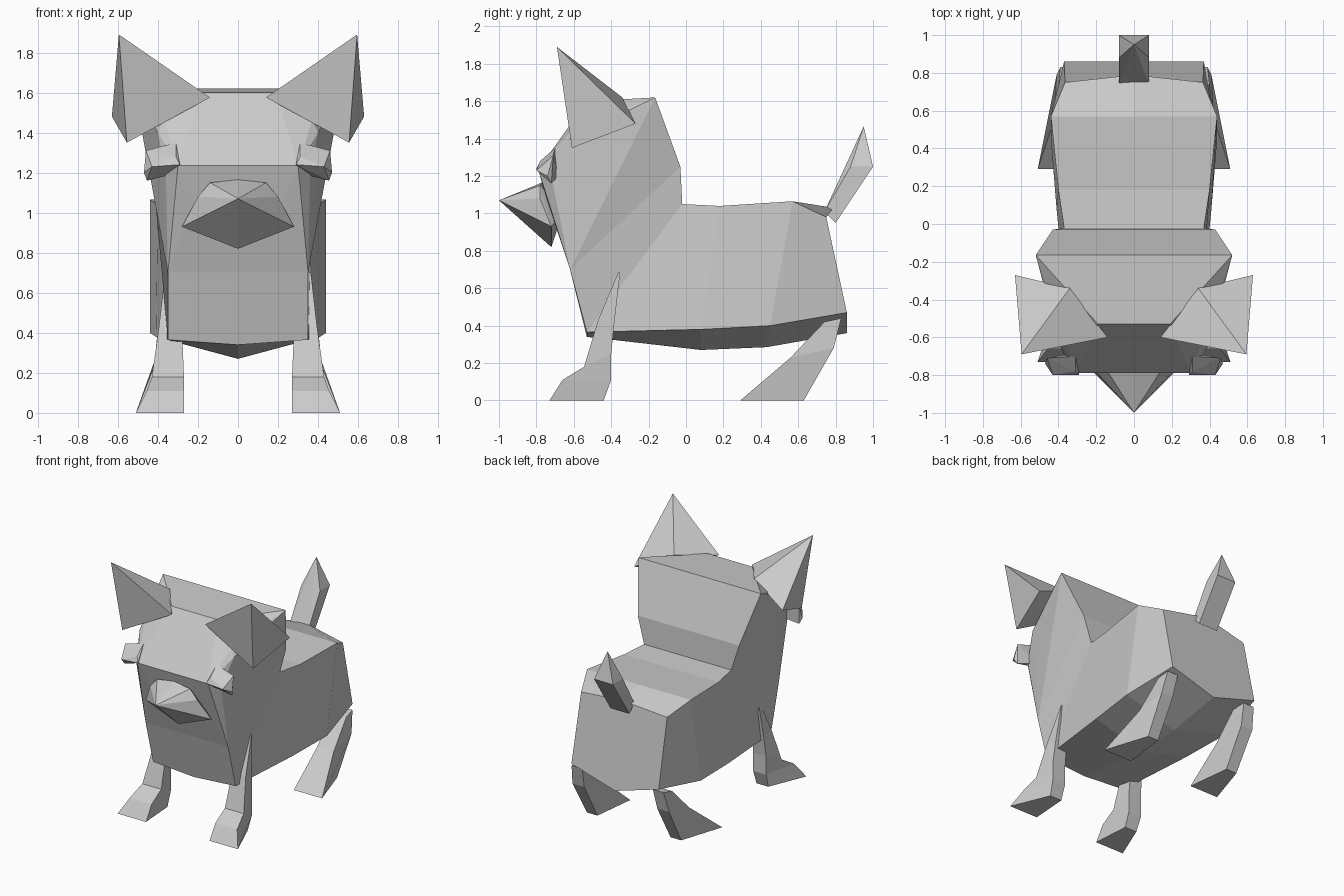
import bpy
import bmesh

if "Cube" in bpy.data.objects:
    bpy.data.objects.remove(bpy.data.objects["Cube"], do_unlink=True)

GREY = (0.6, 0.6, 0.6, 1.0)
grey = bpy.data.materials.new("light_grey")
grey.use_nodes = True
grey.diffuse_color = GREY
grey.node_tree.nodes["Principled BSDF"].inputs["Base Color"].default_value = GREY


def finish(name, bm, mirror=False):
    """Turn a bmesh into a flat shaded object, optionally mirrored across x."""
    bmesh.ops.recalc_face_normals(bm, faces=bm.faces)
    mesh = bpy.data.meshes.new(name)
    bm.to_mesh(mesh)
    bm.free()
    mesh.materials.append(grey)
    obj = bpy.data.objects.new(name, mesh)
    bpy.context.collection.objects.link(obj)
    if mirror:
        mod = obj.modifiers.new("mirror", "MIRROR")
        mod.use_mirror_merge = False
    return obj


def loft(name, rings, mirror=False):
    """Skin a list of equal-length rings and cap both ends."""
    bm = bmesh.new()
    loops = [[bm.verts.new(p) for p in ring] for ring in rings]
    n = len(loops[0])
    for a, b in zip(loops, loops[1:]):
        for i in range(n):
            j = (i + 1) % n
            bm.faces.new((a[i], a[j], b[j], b[i]))
    bm.faces.new(loops[0])
    bm.faces.new(loops[-1])
    return finish(name, bm, mirror)


def hull(name, points, mirror=False):
    """Faceted solid wrapped around a few corner points."""
    bm = bmesh.new()
    for p in points:
        bm.verts.new(p)
    res = bmesh.ops.convex_hull(bm, input=bm.verts)
    loose = [g for g in res["geom_interior"] if isinstance(g, bmesh.types.BMVert)]
    bmesh.ops.delete(bm, geom=loose, context="VERTS")
    return finish(name, bm, mirror)


def both(points):
    """Add the mirrored partner of every off-centre point."""
    return points + [(-x, y, z) for x, y, z in points if x > 0]


def body_ring(ridge, upper, lower, keel):
    flip = lambda p: (-p[0], p[1], p[2])
    return [(0, *ridge), upper, lower, (0, *keel), flip(lower), flip(upper)]


def leg_ring(front, back):
    """Each edge is (y, z, inner x, outer x)."""
    (fy, fz, fi, fo), (by, bz, bi, bo) = front, back
    return [(fi, fy, fz), (fo, fy, fz), (bo, by, bz), (bi, by, bz)]


# Torso, from rump to chest
loft("torso", [
    body_ring((.79, 1.03), (.365, .75, .98), (.37, .86, .47), (.86, .36)),
    body_ring((.57, 1.065), (.44, .57, 1.065), (.44, .45, .40), (.43, .285)),
    body_ring((.18, 1.04), (.40, .18, 1.04), (.41, .08, .38), (.08, .27)),
    body_ring((-.02, 1.05), (.37, -.02, 1.05), (.35, -.53, .365), (-.53, .34)),
    body_ring((-.03, 1.25), (.43, -.03, 1.25), (.35, -.62, .70), (-.62, .70)),
])

# Head and neck
hull("head", both([
    (.43, -.03, 1.25), (.52, -.165, 1.62), (.19, -.53, 1.60),
    (.37, -.60, 1.46), (.40, -.62, 1.40), (.30, -.79, 1.235),
    (.36, -.72, 1.20), (.37, -.62, 1.03), (.22, -.74, 1.06),
    (.30, -.62, .83), (0, -.62, .775), (.35, -.62, .70),
]))

# Snout
hull("snout", both([
    (0, -1, 1.07), (0, -.72, .82), (.28, -.72, .93),
    (.20, -.78, 1.08), (.14, -.78, 1.15), (0, -.77, 1.165), (.15, -.66, 1.0),
]))

# Eyes
hull("eyes", [
    (.31, -.70, 1.35), (.29, -.80, 1.24), (.43, -.80, 1.23), (.46, -.71, 1.31),
    (.47, -.74, 1.20), (.455, -.72, 1.16), (.30, -.68, 1.20), (.31, -.78, 1.28),
], mirror=True)

# Ears: a tall tip over a four-cornered base
hull("ears", [
    (.595, -.69, 1.89), (.63, -.27, 1.48), (.555, -.61, 1.35),
    (.14, -.60, 1.575), (.34, -.34, 1.62),
], mirror=True)

# Front legs, foot to shoulder
loft("front_legs", [
    leg_ring((-.73, 0, .27, .51), (-.44, 0, .29, .39)),
    leg_ring((-.66, .11, .27, .455), (-.40, .11, .29, .40)),
    leg_ring((-.545, .18, .27, .43), (-.40, .25, .29, .40)),
    leg_ring((-.47, .43, .28, .395), (-.385, .40, .29, .39)),
    leg_ring((-.36, .69, .33, .365), (-.35, .70, .33, .365)),
], mirror=True)

# Hind legs, foot to hip
loft("hind_legs", [
    leg_ring((.29, 0, .27, .51), (.63, 0, .31, .40)),
    leg_ring((.56, .23, .28, .42), (.79, .28, .31, .41)),
    leg_ring((.74, .42, .28, .40), (.83, .44, .30, .39)),
], mirror=True)

# Tail
hull("tail", both([
    (.08, .74, 1.01), (.08, .80, .95), (.08, .88, 1.25),
    (.08, 1.0, 1.25), (0, .95, 1.465),
]))
